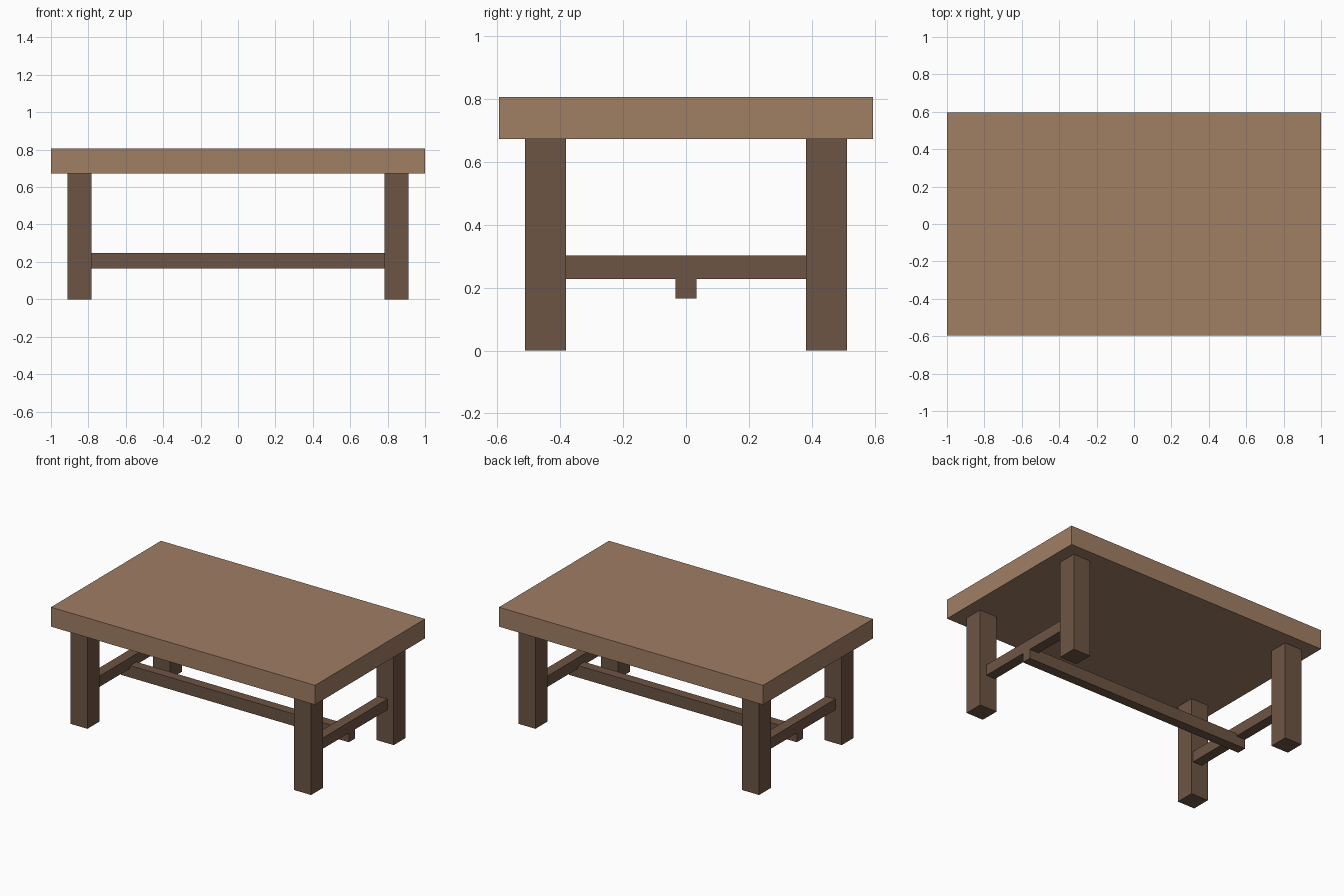
import bpy

cube = bpy.data.objects.get("Cube")
if cube:
    bpy.data.objects.remove(cube, do_unlink=True)


def material(name, color):
    mat = bpy.data.materials.new(name)
    mat.use_nodes = True
    mat.diffuse_color = color
    mat.node_tree.nodes["Principled BSDF"].inputs["Base Color"].default_value = color
    return mat


def box(name, low, high, mat):
    """Flat-sided beam spanning two opposite corners."""
    center = [(a + b) / 2 for a, b in zip(low, high)]
    size = [b - a for a, b in zip(low, high)]
    bpy.ops.mesh.primitive_cube_add(size=1, location=center)
    obj = bpy.context.object
    obj.name = name
    obj.scale = size
    bpy.ops.object.transform_apply(location=False, rotation=False, scale=True)
    obj.data.materials.append(mat)
    return obj


light_wood = material("light_wood", (0.352, 0.209, 0.127, 1))
dark_wood = material("dark_wood", (0.153, 0.091, 0.058, 1))

# Thick slab top
box("tabletop", (-1, -0.595, 0.673), (1, 0.595, 0.806), light_wood)

# Four square legs
leg = 0.13
leg_x, leg_y = 0.847, 0.447
for side, sx in (("left", 1), ("right", -1)):
    for end, sy in (("front", -1), ("back", 1)):
        x, y = sx * leg_x, sy * leg_y
        box(f"{end}_{side}_leg", (x - leg / 2, y - leg / 2, 0),
            (x + leg / 2, y + leg / 2, 0.673), dark_wood)

# Short rails joining each pair of end legs
rail_x, rail_half = 0.828, 0.035
rail_end = leg_y - leg / 2
for side, sx in (("left", 1), ("right", -1)):
    x = sx * rail_x
    box(f"{side}_rail", (x - rail_half, -rail_end, 0.228),
        (x + rail_half, rail_end, 0.302), dark_wood)

# Long stretcher notched under the rails
reach = rail_x + rail_half
box("center_stretcher", (-reach, -0.033, 0.165), (reach, 0.033, 0.247), dark_wood)
